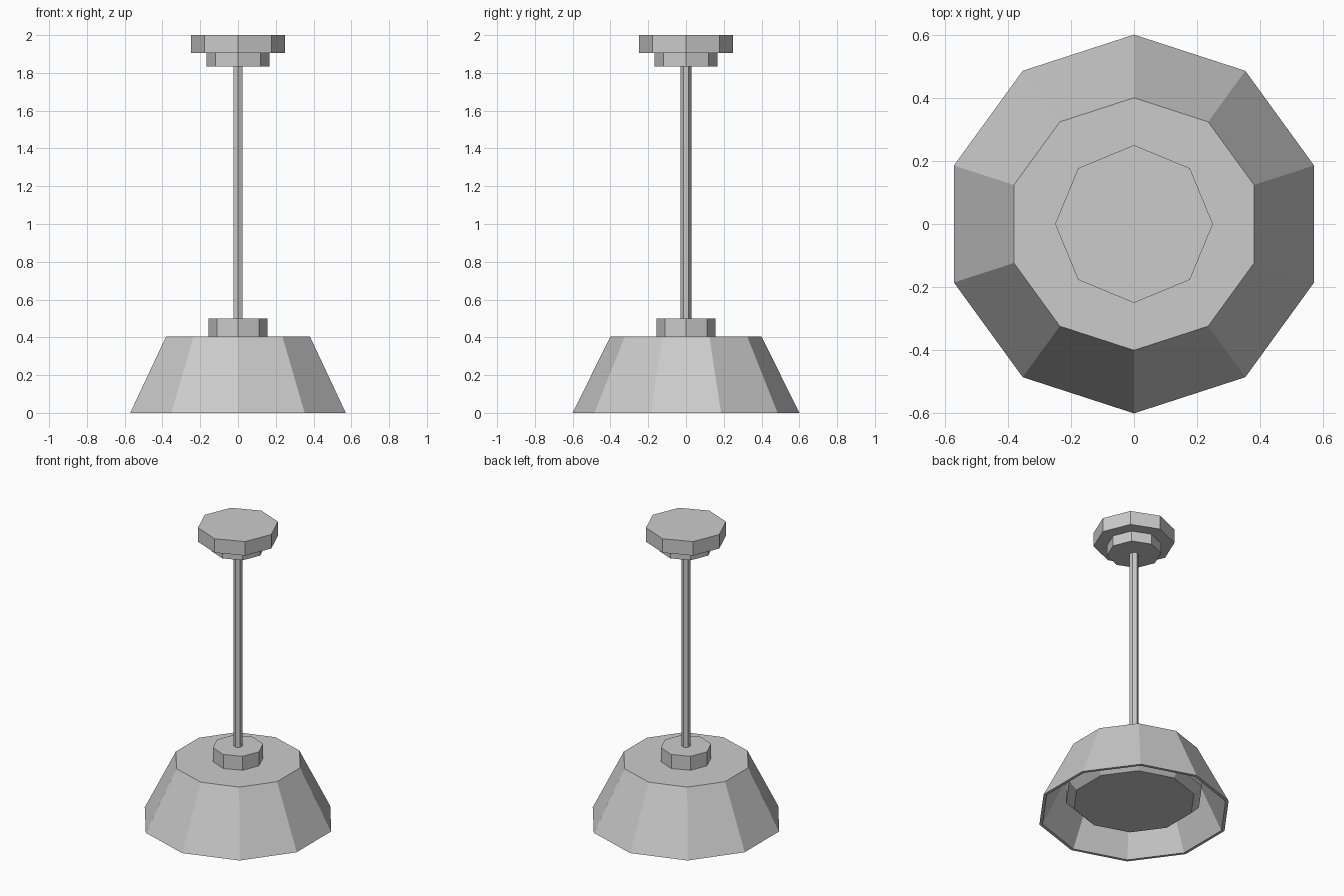
import bpy, bmesh, math

if "Cube" in bpy.data.objects:
    bpy.data.objects.remove(bpy.data.objects["Cube"])

metal = bpy.data.materials.new("grey_metal")
metal.diffuse_color = (0.6, 0.6, 0.6, 1)
metal.use_nodes = True
metal.node_tree.nodes["Principled BSDF"].inputs["Base Color"].default_value = metal.diffuse_color


def lathe(name, profile, sides, closed=False):
    """Faceted revolve of (radius, z) points; one corner points along +y."""
    bm = bmesh.new()
    rings = []
    for r, z in profile:
        ring = []
        for i in range(sides):
            a = math.pi / 2 + 2 * math.pi * i / sides
            ring.append(bm.verts.new((r * math.cos(a), r * math.sin(a), z)))
        rings.append(ring)
    for lower, upper in zip(rings, rings[1:]):
        for i in range(sides):
            j = (i + 1) % sides
            bm.faces.new((lower[i], lower[j], upper[j], upper[i]))
    # Cap both ends of the profile
    for ring in (rings[0], rings[-1]):
        if not closed or ring is rings[-1]:
            bm.faces.new(ring)
    bmesh.ops.recalc_face_normals(bm, faces=bm.faces[:])
    mesh = bpy.data.meshes.new(name)
    bm.to_mesh(mesh)
    bm.free()
    mesh.materials.append(metal)
    obj = bpy.data.objects.new(name, mesh)
    bpy.context.collection.objects.link(obj)
    return obj


# Hollow shade: outer wall down from the top, under the rim, up to the ceiling
top, rim = 0.405, 0.0
lathe("shade", [(0.40, top), (0.60, rim), (0.58, rim), (0.39, 0.385)], 10)

# Diffuser hanging inside the shade, with a tapered lower edge
lathe("diffuser", [(0.38, 0.08), (0.43, 0.13), (0.43, 0.31)], 10)

# Hub on the shade, hanging rod, and stepped ceiling mount
lathe("hub", [(0.157, top), (0.157, 0.50)], 8)
lathe("rod", [(0.028, 0.49), (0.028, 1.85)], 6)
lathe("mount_collar", [(0.167, 1.835), (0.167, 1.905)], 8)
lathe("ceiling_mount", [(0.25, 1.905), (0.25, 2.0)], 8)
